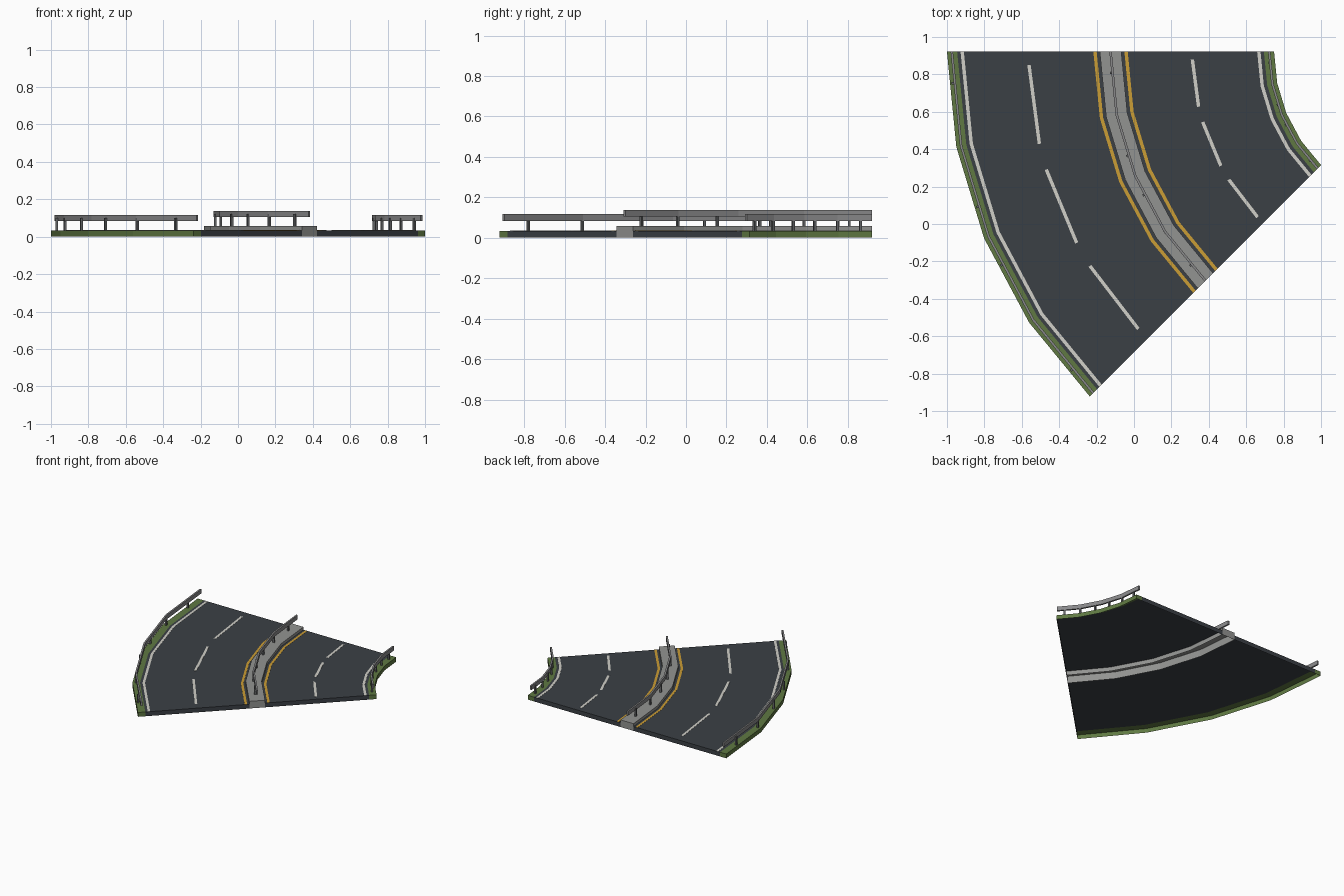
import bpy
import bmesh
from math import cos, sin, radians
from mathutils import Matrix, Vector

cube = bpy.data.objects.get("Cube")
if cube:
    bpy.data.objects.remove(cube, do_unlink=True)

# Bend layout: an eighth of a ring, swept about a centre, in straight steps
CX, CY = 1.606, 0.921
MID, HALF = 1.7315, 0.8745
SWEEP, STEPS, POSTS, DASHES = 45, 4, 6, 3
BEND = [SWEEP * i / STEPS for i in range(STEPS + 1)]
ROAD_Z, MEDIAN_Z, PAINT = 0.034, 0.057, 0.0012
INNER, TOP, OUTER, BOTTOM = range(4)


def material(name, colour):
    mat = bpy.data.materials.new(name)
    mat.use_nodes = True
    rgba = (*colour, 1)
    mat.diffuse_color = rgba
    mat.node_tree.nodes["Principled BSDF"].inputs["Base Color"].default_value = rgba
    return mat


asphalt = material("asphalt", (0.044, 0.051, 0.060))
grass = material("grass green", (0.115, 0.190, 0.055))
concrete = material("concrete", (0.29, 0.295, 0.285))
steel = material("rail steel", (0.25, 0.25, 0.255))
post_steel = material("post steel", (0.12, 0.125, 0.13))
white = material("white paint", (0.64, 0.63, 0.58))
yellow = material("yellow paint", (0.60, 0.34, 0.035))


def finish(name, bm, mat):
    mesh = bpy.data.meshes.new(name)
    bm.to_mesh(mesh)
    bm.free()
    mesh.materials.append(mat)
    obj = bpy.data.objects.new(name, mesh)
    bpy.context.collection.objects.link(obj)
    return obj


def on_ring(r, degrees, z):
    a = radians(degrees)
    return Vector((CX - r * cos(a), CY - r * sin(a), z))


def add_band(bm, r0, r1, z0, z1, sides, angles=BEND):
    """Sweep a rectangle along the bend, keeping only the listed sides and the ends."""
    corners = [(r0, z0), (r0, z1), (r1, z1), (r1, z0)]
    rings = [[bm.verts.new(on_ring(r, a, z)) for r, z in corners] for a in angles]
    for p, q in zip(rings, rings[1:]):
        for s in sides:
            t = (s + 1) % 4
            bm.faces.new((p[s], p[t], q[t], q[s]))
    bm.faces.new(rings[0][::-1])
    bm.faces.new(rings[-1])


def band(name, mat, r0, r1, z0, z1, sides):
    bm = bmesh.new()
    add_band(bm, r0, r1, z0, z1, sides)
    return finish(name, bm, mat)


def stripe(name, mat, r, width=0.018):
    band(name, mat, r - width / 2, r + width / 2, ROAD_Z, ROAD_Z + PAINT,
         (INNER, TOP, OUTER))


def guardrail(name, r, base, rail_z, rail_height=0.033, thick=0.013):
    band(name + "_rail", steel, r - thick / 2, r + thick / 2,
         rail_z, rail_z + rail_height, (INNER, TOP, OUTER, BOTTOM))
    # Evenly spaced posts turned to follow the bend
    bm = bmesh.new()
    height = rail_z + rail_height * 0.5 - base
    for i in range(POSTS):
        a = SWEEP * (i + 0.5) / POSTS
        place = (Matrix.Translation(on_ring(r, a, base + height / 2))
                 @ Matrix.Rotation(radians(a), 4, "Z")
                 @ Matrix.Diagonal((thick, thick, height, 1)))
        bmesh.ops.create_cube(bm, size=1, matrix=place)
    finish(name + "_posts", bm, post_steel)


# Central median with its guardrail
MEDIAN_HALF, VERGE = 0.0575, 0.82
band("median", concrete, MID - MEDIAN_HALF, MID + MEDIAN_HALF, 0, MEDIAN_Z,
     (INNER, TOP, OUTER))
guardrail("median_guard", MID, MEDIAN_Z, 0.105)

# Both carriageways, mirrored about the median
for side, sign, edge in (("inner", -1, INNER), ("outer", 1, OUTER)):
    def span(a, b):
        return sorted((MID + sign * a, MID + sign * b))

    band(side + "_road", asphalt, *span(MEDIAN_HALF, VERGE), 0, ROAD_Z, (TOP,))
    band(side + "_verge", grass, *span(VERGE, HALF), 0, ROAD_Z, (TOP, edge))
    stripe(side + "_median_line", yellow, MID + sign * 0.083)
    stripe(side + "_edge_line", white, MID + sign * 0.793)
    guardrail(side + "_guard", MID + sign * 0.8485, ROAD_Z, 0.084)

    # Straight lane dashes
    bm = bmesh.new()
    pitch = SWEEP / DASHES
    r0, r1 = span(0.428, 0.446)
    for i in range(DASHES):
        ends = (pitch * (i + 0.125), pitch * (i + 0.875))
        add_band(bm, r0, r1, ROAD_Z, ROAD_Z + PAINT, (INNER, TOP, OUTER), ends)
    # Lift the chords clear of the stepped road surface
    finish(side + "_lane_dashes", bm, white)
